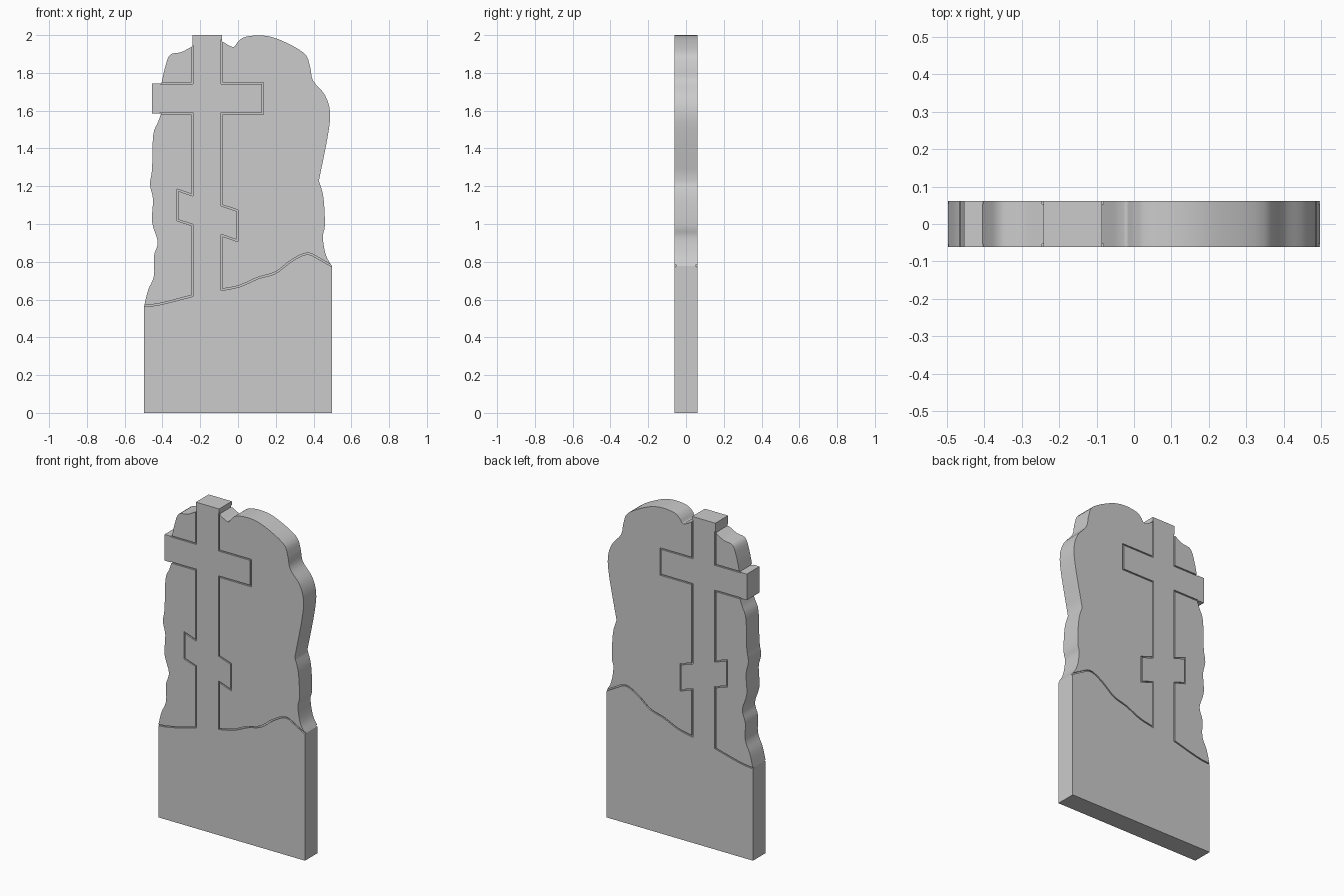
import bpy, bmesh, math
from mathutils import Vector

if "Cube" in bpy.data.objects:
    bpy.data.objects.remove(bpy.data.objects["Cube"])

HALF = 0.0615      # half thickness of the slab
DEPTH = 0.008      # carved groove depth
W = 0.004          # half width of the groove


def curve(pts, steps=4):
    """Catmull-Rom curve through the points."""
    p = [Vector(q) for q in pts]
    p = [2 * p[0] - p[1]] + p + [2 * p[-1] - p[-2]]
    out = []
    for a, b, c, d in zip(p, p[1:], p[2:], p[3:]):
        for i in range(steps):
            t = i / steps
            out.append(0.5 * (2 * b + (c - a) * t + (2 * a - 5 * b + 4 * c - d) * t * t
                              + (3 * b - a - 3 * c + d) * t ** 3))
    return out + [p[-2]]


def add_object(name, bm):
    bmesh.ops.recalc_face_normals(bm, faces=bm.faces)
    me = bpy.data.meshes.new(name)
    bm.to_mesh(me)
    bm.free()
    ob = bpy.data.objects.new(name, me)
    bpy.context.collection.objects.link(ob)
    return ob


def extrude(bm, faces, depth):
    r = bmesh.ops.extrude_face_region(bm, geom=faces)
    vs = [g for g in r["geom"] if isinstance(g, bmesh.types.BMVert)]
    bmesh.ops.translate(bm, verts=vs, vec=(0, depth, 0))


def ribbon(bm, path, y, depth):
    """Solid strip that follows a polyline in the xz plane."""
    p = [Vector(q) for q in path]
    rows = []
    for i, q in enumerate(p):
        d0 = (q - p[i - 1]).normalized() if i else (p[1] - q).normalized()
        d1 = (p[i + 1] - q).normalized() if i < len(p) - 1 else d0
        n0, n1 = Vector((-d0.y, d0.x)), Vector((-d1.y, d1.x))
        m = (n0 + n1).normalized()
        m *= W / max(m.dot(n0), 0.3)
        rows.append([bm.verts.new((v.x, y, v.y)) for v in (q + m, q - m)])
    faces = [bm.faces.new((a[0], b[0], b[1], a[1])) for a, b in zip(rows, rows[1:])]
    extrude(bm, faces, depth)


# Rough stone edges
left_low = curve([(-.497, .566), (-.476, .65), (-.445, .725), (-.445, .83), (-.425, .905),
                  (-.455, 1.01), (-.45, 1.13), (-.466, 1.21), (-.455, 1.29), (-.449, 1.47),
                  (-.423, 1.54), (-.407, 1.585)])
left_top = curve([(-.405, 1.745), (-.387, 1.825), (-.36, 1.895), (-.30, 1.91), (-.243, 1.94)])
right_a = curve([(-.085, 1.967), (-.026, 1.937), (0, 1.965), (.037, 1.99), (.127, 1.998),
                 (.222, 1.975), (.349, 1.905), (.381, 1.835), (.397, 1.76), (.46, 1.683),
                 (.487, 1.593), (.476, 1.47), (.428, 1.228)])
right_b = curve([(.428, 1.228), (.452, 1.143), (.46, .995), (.449, .93), (.465, .836), (.497, .778)])

# Whole silhouette with the cross top and left arm
outline = [(-.497, 0)] + left_low + [(-.455, 1.585), (-.455, 1.745)] + left_top[:-1] + \
    [(-.242, 1.94), (-.242, 2), (-.085, 2)] + right_a + right_b[1:] + [(.497, 0)]
bm = bmesh.new()
face = bm.faces.new([bm.verts.new((p[0], -HALF, p[1])) for p in outline])
extrude(bm, [face], 2 * HALF)
stone = add_object("memorial_stone", bm)

# Carved lines: ground line plus cross outline
ground_left = curve([(-.505, .565), (-.41, .577), (-.242, .62)])
ground_right = curve([(.507, .772), (.497, .778), (.423, .82), (.381, .841), (.339, .836),
                      (.275, .80), (.196, .741), (.106, .714), (.01, .672), (-.085, .652)])
grooves = [
    ground_left + [(-.242, .995), (-.32, 1.02), (-.32, 1.18), (-.242, 1.153),
                   (-.242, 1.585), (-.412, 1.585)],
    [(-.242, 1.948), (-.242, 1.745), (-.412, 1.745)],
    ground_right + [(-.085, .94), (-.005, .912), (-.005, 1.072), (-.085, 1.098),
                    (-.085, 1.585), (.13, 1.585), (.13, 1.745), (-.085, 1.745), (-.085, 1.976)],
]
bm = bmesh.new()
for path in grooves:
    for side in (-1, 1):
        ribbon(bm, path, side * (HALF - DEPTH), side * 0.05)
cutter = add_object("groove_cutter", bm)
cutter.hide_render = True

mod = stone.modifiers.new("carving", 'BOOLEAN')
mod.operation = 'DIFFERENCE'
mod.solver = 'EXACT'
mod.object = cutter
bpy.context.view_layer.objects.active = stone
stone.select_set(True)
cutter.select_set(False)
bpy.ops.object.modifier_apply(modifier=mod.name)
bpy.data.objects.remove(cutter)

# Plain grey stone
grey = bpy.data.materials.new("grey stone")
grey.diffuse_color = (0.6, 0.6, 0.6, 1)
grey.use_nodes = True
grey.node_tree.nodes["Principled BSDF"].inputs["Base Color"].default_value = grey.diffuse_color
stone.data.materials.clear()
stone.data.materials.append(grey)
bpy.ops.object.shade_smooth_by_angle(angle=math.radians(30))
